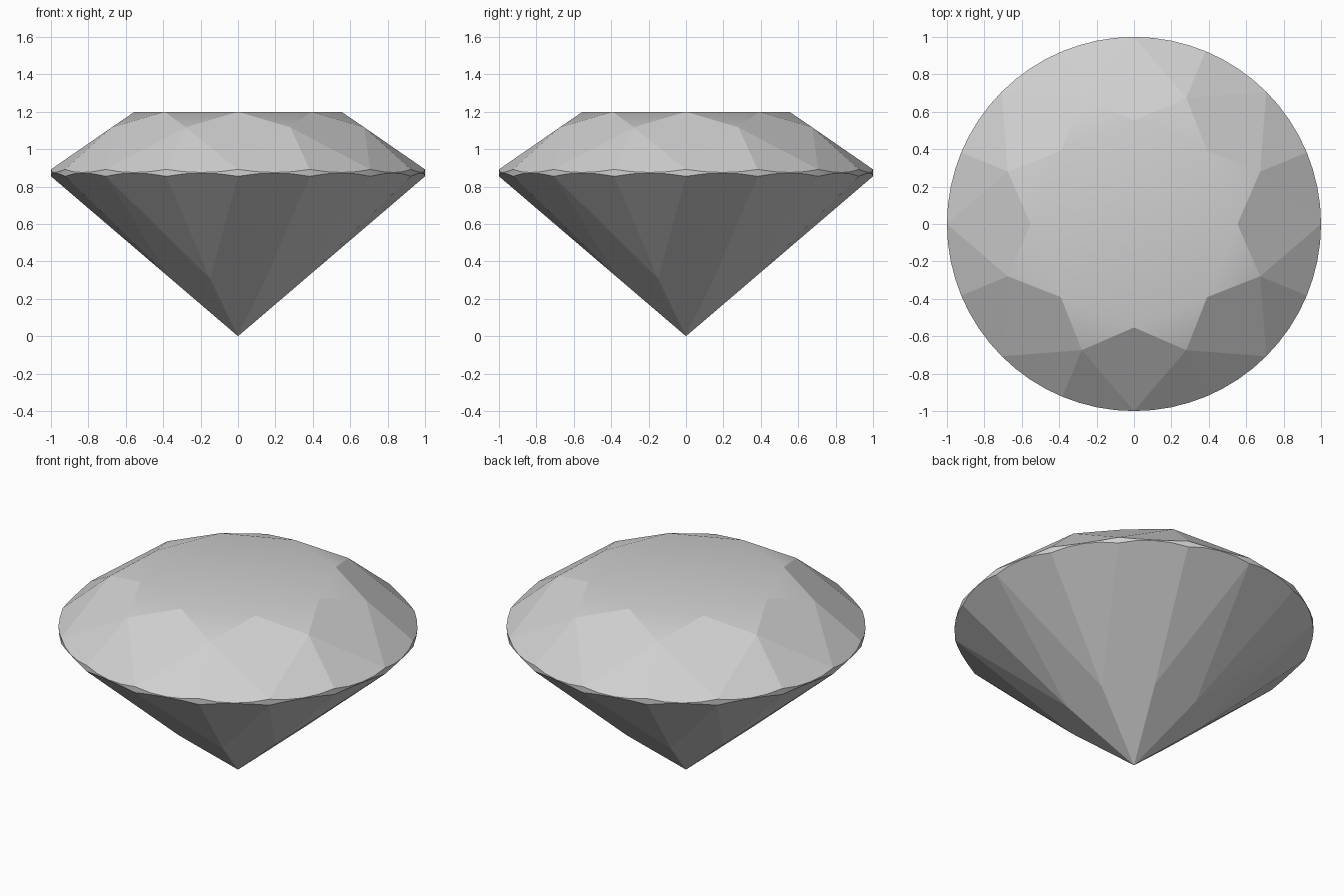
import bpy
import bmesh
from math import cos, sin, pi
from mathutils import Vector

default = bpy.data.objects.get("Cube")
if default:
    bpy.data.objects.remove(default, do_unlink=True)

# Proportions of a round brilliant cut
MAIN = pi / 4            # angle between main facets
HALF = MAIN / 2          # angle between a main facet and a star tip
ARC_STEPS = 4            # girdle segments in each scallop
TABLE_R, TABLE_Z = 0.553, 1.2
STAR_R, STAR_Z = 0.73, 1.117
GIRDLE_TOP, GIRDLE_LOW = 0.892, 0.855
LOWER_R = 0.39
LOWER_Z = LOWER_R * cos(HALF) * GIRDLE_LOW


def polar(r, angle, z):
    return Vector((r * cos(angle), r * sin(angle), z))


def scallop(start, r, z, rim_z):
    """Arc where a girdle facet (tip at r, z) meets the unit cylinder."""
    chord = cos(HALF / 2)
    slope = (z - rim_z) / ((1 - r) * chord)
    points = []
    for k in range(ARC_STEPS + 1):
        turn = HALF * k / ARC_STEPS
        drop = slope * (cos(turn - HALF / 2) - chord)
        points.append(polar(1, start + turn, rim_z - drop))
    return points


bm = bmesh.new()


def facet(points, smooth=False):
    face = bm.faces.new([bm.verts.new(p) for p in points])
    face.smooth = smooth


# Table on top
facet([polar(TABLE_R, i * MAIN, TABLE_Z) for i in range(8)], True)

for i in range(8):
    a = i * MAIN
    # Star facet beside the table
    facet([polar(TABLE_R, a, TABLE_Z), polar(STAR_R, a + HALF, STAR_Z),
           polar(TABLE_R, a + MAIN, TABLE_Z)], True)
    # Crown kite and pavilion main
    facet([polar(TABLE_R, a, TABLE_Z), polar(STAR_R, a - HALF, STAR_Z),
           polar(1, a, GIRDLE_TOP), polar(STAR_R, a + HALF, STAR_Z)])
    facet([Vector((0, 0, 0)), polar(LOWER_R, a + HALF, LOWER_Z),
           polar(1, a, GIRDLE_LOW), polar(LOWER_R, a - HALF, LOWER_Z)])
    # Upper and lower girdle facets with the scalloped girdle band between
    for start in (a - HALF, a):
        upper = scallop(start, STAR_R, STAR_Z, GIRDLE_TOP)
        lower = scallop(start, LOWER_R, LOWER_Z, GIRDLE_LOW)
        tip = a - HALF if start < a else a + HALF
        facet([polar(STAR_R, tip, STAR_Z)] + upper)
        facet([polar(LOWER_R, tip, LOWER_Z)] + lower[::-1])
        for k in range(ARC_STEPS):
            facet([lower[k], lower[k + 1], upper[k + 1], upper[k]], True)

bmesh.ops.remove_doubles(bm, verts=bm.verts, dist=0.0005)
bmesh.ops.recalc_face_normals(bm, faces=bm.faces)
# Facet edges stay crisp; table with stars and the girdle band are soft
for edge in bm.edges:
    edge.smooth = all(f.smooth for f in edge.link_faces)

mesh = bpy.data.meshes.new("cut_gem")
bm.to_mesh(mesh)
bm.free()
gem = bpy.data.objects.new("cut_gem", mesh)
bpy.context.collection.objects.link(gem)

# Plain grey
grey = bpy.data.materials.new("light_grey")
grey.use_nodes = True
colour = (0.63, 0.63, 0.63, 1)
grey.diffuse_color = colour
grey.node_tree.nodes["Principled BSDF"].inputs["Base Color"].default_value = colour
mesh.materials.append(grey)
